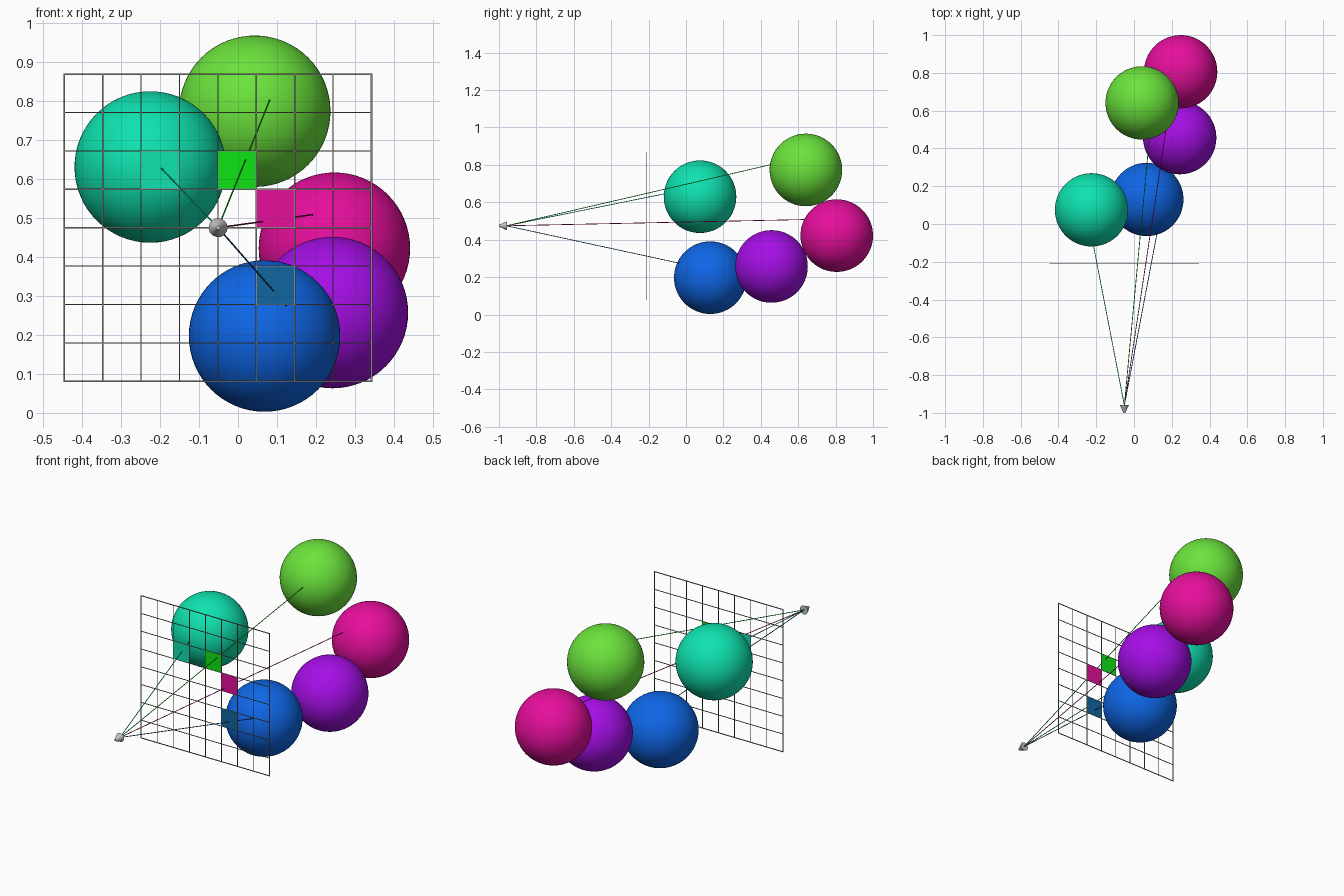
import bpy
from mathutils import Vector

if "Cube" in bpy.data.objects:
    bpy.data.objects.remove(bpy.data.objects["Cube"])


def material(name, rgb):
    m = bpy.data.materials.new(name)
    m.diffuse_color = (*rgb, 1)
    m.use_nodes = True
    m.node_tree.nodes["Principled BSDF"].inputs["Base Color"].default_value = m.diffuse_color
    return m


GREEN = material("leaf green", (0.147, 0.77, 0.045))
MAGENTA = material("magenta", (0.79, 0.0044, 0.33))
PURPLE = material("purple", (0.376, 0.0044, 0.79))
BLUE = material("blue", (0.0044, 0.133, 0.79))
TEAL = material("teal", (0.0044, 0.76, 0.43))
PURE_GREEN = material("pure green", (0.0044, 0.77, 0.007))
STEEL_BLUE = material("steel blue", (0.0056, 0.133, 0.35))
GREY = material("wire grey", (0.25, 0.25, 0.24))
LIGHT_GREY = material("light grey", (0.55, 0.55, 0.55))

RADIUS = 0.194
EYE = Vector((-0.051, -0.96, 0.4745))
SCREEN_Y, CELL, COUNT = -0.211, 0.0984, 8
X0, Z0 = -0.4451, 0.0809          # lower left corner of the screen


def finish(name, mat):
    ob = bpy.context.object
    ob.name = name
    ob.data.materials.append(mat)
    return ob


def box(name, centre, size, mat):
    bpy.ops.mesh.primitive_cube_add(size=1, location=centre)
    ob = finish(name, mat)
    ob.scale = size
    return ob


def ball(name, centre, mat):
    bpy.ops.mesh.primitive_uv_sphere_add(segments=64, ring_count=32, radius=RADIUS, location=centre)
    finish(name, mat)
    bpy.ops.object.shade_smooth()


def ray(name, end, mat):
    d = end - EYE
    bpy.ops.mesh.primitive_cylinder_add(vertices=8, radius=0.002, depth=d.length,
                                        location=(EYE + end) / 2,
                                        rotation=d.to_track_quat('Z', 'Y').to_euler())
    finish(name, mat)
    bpy.ops.object.shade_smooth_by_angle()


# Spheres of the scene
ball("green_sphere", (0.043, 0.641, 0.773), GREEN)
ball("teal_sphere", (-0.225, 0.075, 0.63), TEAL)
ball("magenta_sphere", (0.247, 0.806, 0.422), MAGENTA)
ball("purple_sphere", (0.242, 0.457, 0.257), PURPLE)
ball("blue_sphere", (0.068, 0.13, 0.197), BLUE)

# Screen grid
side = CELL * COUNT
for i in range(COUNT + 1):
    w = 0.004 if i in (0, COUNT) else 0.003
    box("grid_column", (X0 + i * CELL, SCREEN_Y, Z0 + side / 2), (w, 0.003, side + 0.003), GREY)
    box("grid_row", (X0 + side / 2, SCREEN_Y, Z0 + i * CELL), (side + 0.003, 0.003, w), GREY)

# Filled screen cells and the rays through them
for name, col, row, end, plate, in (
        ("teal", 2, 5, (-0.214, -0.117, 0.645), TEAL),
        ("green", 4, 5, (0.081, 0.452, 0.801), PURE_GREEN),
        ("magenta", 5, 4, (0.191, 0.642, 0.508), MAGENTA),
        ("blue", 5, 2, (0.124, -0.038, 0.275), STEEL_BLUE)):
    box(name + "_pixel", (X0 + (col + 0.5) * CELL, SCREEN_Y, Z0 + (row + 0.5) * CELL),
        (CELL - 0.002, 0.002, CELL - 0.002), plate)
    ray(name + "_ray", Vector(end), plate)

# Eye point: small cone with its tip to the front
bpy.ops.mesh.primitive_cone_add(vertices=32, radius1=0.005, radius2=0.024, depth=0.042,
                                location=(EYE.x, -0.979, EYE.z), rotation=(-1.570796, 0, 0))
finish("eye_cone", LIGHT_GREY)
bpy.ops.object.shade_smooth_by_angle()
